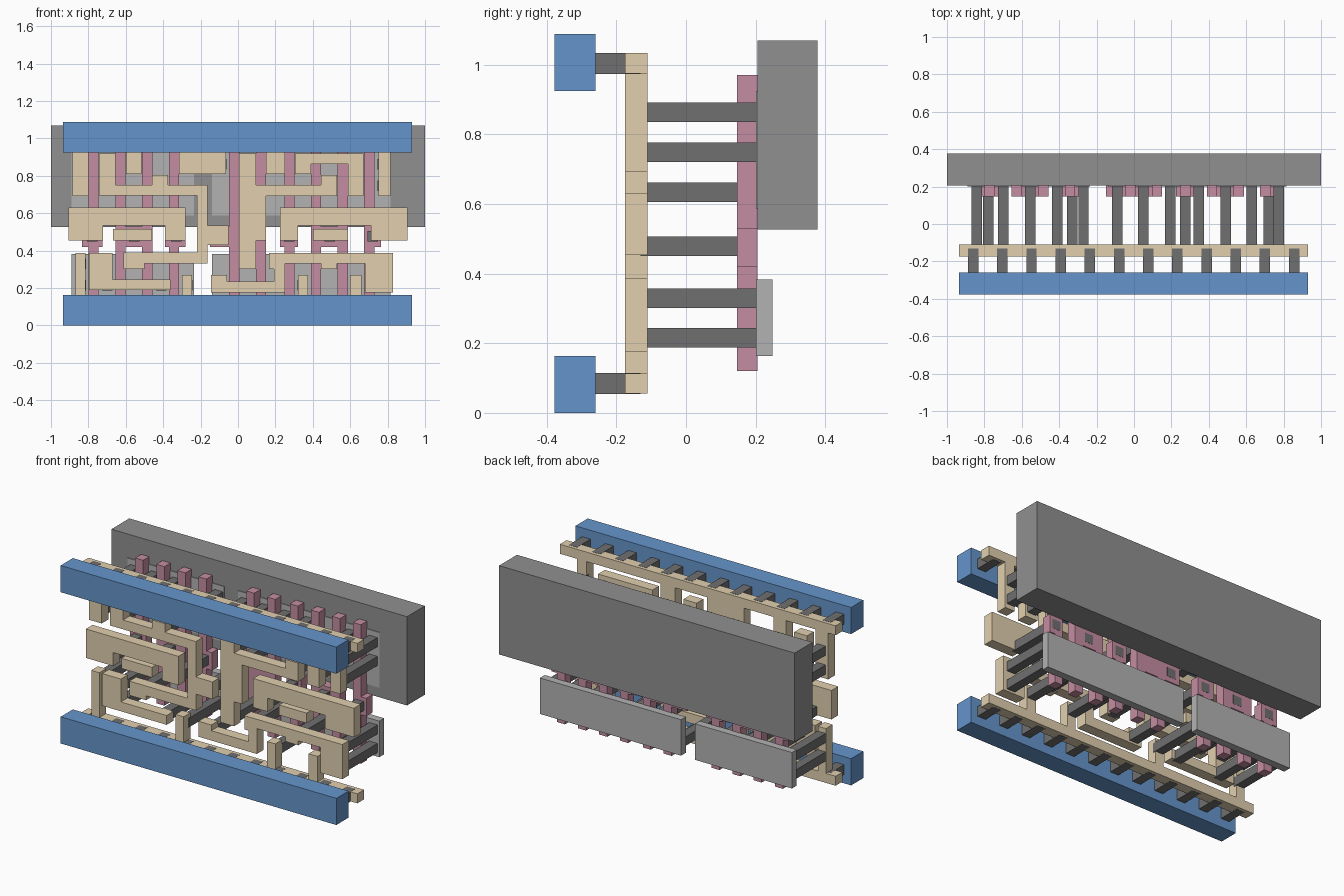
import bpy, bmesh


def material(name, r, g, b):
    m = bpy.data.materials.new(name)
    m.diffuse_color = (r, g, b, 1)
    return m


BEIGE = material("beige", 0.76, 0.63, 0.43)
PINK = material("pink", 0.56, 0.27, 0.36)
BLUE = material("blue", 0.13, 0.30, 0.60)
DARK = material("dark_grey", 0.16, 0.16, 0.16)
GREY = material("mid_grey", 0.28, 0.28, 0.28)
LIGHT = material("light_grey", 0.45, 0.45, 0.45)


def plate(name, rects, y0, y1, mat):
    """Union of (x0, x1, z0, z1) rectangles, extruded from y0 to y1."""
    xs = sorted({v for r in rects for v in r[:2]})
    zs = sorted({v for r in rects for v in r[2:]})
    bm = bmesh.new()
    grid = {}

    def vert(i, k):
        if (i, k) not in grid:
            grid[i, k] = bm.verts.new((xs[i], y0, zs[k]))
        return grid[i, k]

    for i in range(len(xs) - 1):
        for k in range(len(zs) - 1):
            cx, cz = (xs[i] + xs[i + 1]) / 2, (zs[k] + zs[k + 1]) / 2
            if any(a < cx < b and c < cz < d for a, b, c, d in rects):
                bm.faces.new([vert(i, k), vert(i + 1, k), vert(i + 1, k + 1), vert(i, k + 1)])
    front = bm.faces[:]
    ext = bmesh.ops.extrude_face_region(bm, geom=front, use_keep_orig=True)
    for g in ext["geom"]:
        if isinstance(g, bmesh.types.BMVert):
            g.co.y = y1
    bmesh.ops.recalc_face_normals(bm, faces=bm.faces[:])
    bmesh.ops.dissolve_limit(bm, angle_limit=0.01, verts=bm.verts[:], edges=bm.edges[:])
    me = bpy.data.meshes.new(name)
    bm.to_mesh(me)
    bm.free()
    me.materials.append(mat)
    ob = bpy.data.objects.new(name, me)
    bpy.context.collection.objects.link(ob)
    return ob


# Back slabs: large well with shallow raised regions, two lower bars
plate("well_slab", [(-1, 1, 0.527, 1.07)], 0.205, 0.378, GREY)
for side, x0, x1 in (("left", -0.89, -0.235), ("right", -0.14, 0.815)):
    plate(side + "_upper_region", [(x0, x1, 0.587, 0.925)], 0.201, 0.25, LIGHT)
    plate(side + "_lower_bar", [(x0, x1, 0.163, 0.383)], 0.201, 0.248, LIGHT)

# Pink gate bars, some joined by a shared pad
gates = {
    "gate_a": ([-0.772], (-0.835, -0.725)),
    "gate_b": ([-0.628, -0.485], (-0.655, -0.458)),
    "gate_c": ([-0.343], (-0.39, -0.28)),
    "gate_d": ([-0.02, 0.122], (-0.15, 0.15)),
    "gate_e": ([0.275], (0.225, 0.322)),
    "gate_f": ([0.417, 0.56], (0.39, 0.587)),
    "gate_g": ([0.702], (0.675, 0.765)),
}
for name, (bars, pad) in gates.items():
    rects = [(x - 0.027, x + 0.027, 0.12, 0.97) for x in bars]
    plate(name, rects + [(*pad, 0.42, 0.53)], 0.147, 0.205, PINK)

# Dark contact posts, grouped by height
contacts = {
    0.863: [-0.84, -0.70, -0.555, -0.27, -0.09, 0.05, 0.195, 0.345, 0.63, 0.775],
    0.748: [-0.84, -0.70, -0.41, 0.05, 0.49, 0.63, 0.775],
    0.633: [0.05],
    0.478: [-0.78, -0.555, -0.33, -0.09, 0.275, 0.49, 0.72],
    0.329: [-0.84, -0.70, -0.555, 0.05, 0.195, 0.49, 0.775],
    0.216: [-0.84, -0.70, -0.41, -0.27, -0.09, 0.345, 0.63, 0.775],
}
H = 0.028
for z, row in contacts.items():
    for x in row:
        plate("contact_post", [(x - H, x + H, z - H, z + H)], -0.13, 0.206, DARK)

# Beige rails with straps reaching toward the middle
plate("upper_inner_rail", [
    (-0.935, 0.93, 0.975, 1.033),
    (-0.885, -0.80, 0.692, 1.0), (-0.60, -0.515, 0.81, 1.0),
    (-0.315, -0.065, 0.81, 1.0), (0.15, 0.25, 0.81, 1.0),
    (0.75, 0.815, 0.692, 1.0)], -0.175, -0.11, BEIGE)
plate("lower_inner_rail", [
    (-0.935, 0.93, 0.055, 0.113),
    (-0.87, -0.815, 0.1, 0.387), (-0.30, -0.245, 0.1, 0.27),
    (0.32, 0.375, 0.1, 0.27), (0.60, 0.66, 0.1, 0.27)], -0.175, -0.11, BEIGE)

# Beige routing pieces
traces = {
    "left_winding_trace": [
        (-0.742, -0.655, 0.695, 0.92), (-0.742, -0.163, 0.695, 0.752),
        (-0.46, -0.373, 0.695, 0.805), (-0.22, -0.163, 0.33, 0.752),
        (-0.613, -0.163, 0.33, 0.39), (-0.613, -0.50, 0.303, 0.39),
        (-0.22, -0.05, 0.43, 0.535)],
    "left_bridge": [
        (-0.907, -0.28, 0.535, 0.63), (-0.907, -0.722, 0.453, 0.63),
        (-0.39, -0.28, 0.453, 0.63)],
    "left_pad": [(-0.667, -0.46, 0.453, 0.515)],
    "left_corner_trace": [(-0.797, -0.67, 0.19, 0.387), (-0.797, -0.36, 0.19, 0.247)],
    "centre_trace": [
        (0.005, 0.095, 0.303, 0.92), (0.005, 0.15, 0.453, 0.75),
        (0.005, 0.53, 0.692, 0.75), (0.443, 0.53, 0.692, 0.805)],
    "right_hook_trace": [
        (0.305, 0.672, 0.863, 0.92), (0.305, 0.39, 0.81, 0.92),
        (0.588, 0.672, 0.692, 0.92)],
    "right_bridge": [
        (0.225, 0.907, 0.535, 0.63), (0.225, 0.322, 0.453, 0.63),
        (0.71, 0.907, 0.453, 0.63)],
    "right_pad": [(0.40, 0.587, 0.453, 0.515)],
    "right_winding_trace": [
        (-0.145, -0.058, 0.175, 0.27), (-0.145, 0.25, 0.175, 0.235),
        (0.165, 0.25, 0.303, 0.387), (0.193, 0.25, 0.175, 0.387),
        (0.165, 0.828, 0.33, 0.387), (0.443, 0.53, 0.303, 0.387),
        (0.68, 0.828, 0.175, 0.387)],
}
for name, rects in traces.items():
    plate(name, rects, -0.175, -0.11, BEIGE)

# Blue front rails and the row of short pegs behind each
for side, z0, zc in (("lower", 0.0, 0.084), ("upper", 0.925, 1.004)):
    plate(side + "_front_rail", [(-0.935, 0.93, z0, z0 + 0.163)], -0.378, -0.26, BLUE)
    for i in range(12):
        x = -0.86 + 0.156 * i
        plate(side + "_rail_peg", [(x - H, x + H, zc - 0.03, zc + 0.03)], -0.262, -0.13, DARK)
